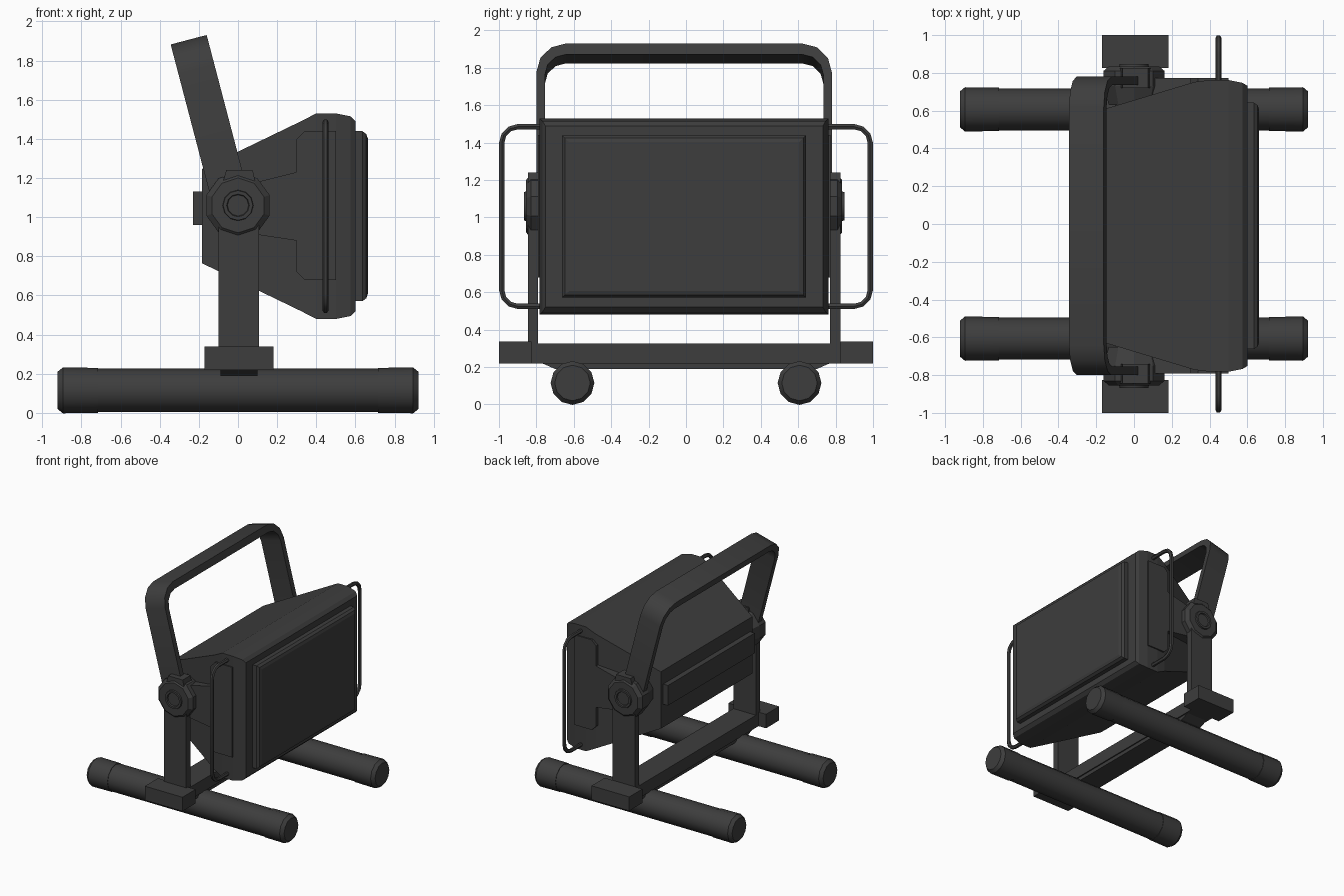
import bpy, bmesh, math
from mathutils import Vector, Matrix

cube = bpy.data.objects.get("Cube")
if cube:
    bpy.data.objects.remove(cube, do_unlink=True)

GREY = (0.047, 0.047, 0.047, 1)
mat = bpy.data.materials.new("dark grey")
mat.use_nodes = True
mat.diffuse_color = GREY
mat.node_tree.nodes["Principled BSDF"].inputs["Base Color"].default_value = GREY

SHIFT = -0.01   # the lamp and posts sit slightly off centre
PIVOT = 1.06    # height of the tilt joint


def finish(name, bm, bevel=0, segments=1, smooth=False):
    bmesh.ops.recalc_face_normals(bm, faces=bm.faces[:])
    mesh = bpy.data.meshes.new(name)
    bm.to_mesh(mesh)
    bm.free()
    mesh.materials.append(mat)
    ob = bpy.data.objects.new(name, mesh)
    bpy.context.collection.objects.link(ob)
    if bevel:
        mod = ob.modifiers.new("bevel", "BEVEL")
        mod.width, mod.segments = bevel, segments
    if smooth:
        bpy.ops.object.select_all(action="DESELECT")
        ob.select_set(True)
        bpy.context.view_layer.objects.active = ob
        bpy.ops.object.shade_smooth_by_angle(angle=math.radians(37))
    return ob


def loft(name, rings, smooth=False, **kw):
    """Skin equal-length rings of points and cap both ends."""
    bm = bmesh.new()
    loops = [[bm.verts.new(p) for p in ring] for ring in rings]
    for a, b in zip(loops, loops[1:]):
        for i in range(len(a)):
            j = (i + 1) % len(a)
            bm.faces.new((a[i], a[j], b[j], b[i]))
    bm.faces.new(loops[0])
    bm.faces.new(loops[-1])
    return finish(name, bm, smooth=smooth, **kw)


def box(name, x, y, z, **kw):
    rect = [(x[0], y[0]), (x[1], y[0]), (x[1], y[1]), (x[0], y[1])]
    return loft(name, [[(a, b, h) for a, b in rect] for h in z], **kw)


def side_prism(name, outline, y0, y1):
    return loft(name, [[(x, y, z) for x, z in outline] for y in (y0, y1)])


def frustum(name, sections, zc, **kw):
    """Rectangular sections (x, half width, half height) along x."""
    corners = ((-1, -1), (1, -1), (1, 1), (-1, 1))
    return loft(name, [[(x, SHIFT + sy * hy, zc + sz * hz) for sy, sz in corners]
                       for x, hy, hz in sections], **kw)


def rounded(points, radius, steps=3):
    """Round the inner corners of an open 2D path."""
    pts = [Vector(p) for p in points]
    out = [pts[0]]
    for p, c, n in zip(pts, pts[1:], pts[2:]):
        a = c + (p - c).normalized() * radius
        b = c + (n - c).normalized() * radius
        centre = a + b - c
        for i in range(steps + 1):
            t = math.pi / 2 * i / steps
            out.append(centre + (a - centre) * math.cos(t) + (b - centre) * math.sin(t))
    return out + [pts[-1]]


def turned(name, profile, sides, place, phase=0.0, smooth=True):
    """Lathe (distance, radius) pairs; place maps (distance, a, b) to 3D."""
    angles = [math.tau * (i + phase) / sides for i in range(sides)]
    return loft(name, [[place(d, r * math.cos(t), r * math.sin(t)) for t in angles]
                       for d, r in profile], smooth=smooth)


# Tubular feet with chamfered end caps
for side, label in ((1, "left"), (-1, "right")):
    def along_x(d, a, b):
        return (d, side * 0.607 + a, 0.115 + b)
    turned(f"{label}_foot_tube", [(-0.74, 0.111), (0.74, 0.111)], 12, along_x)
    for end, where in ((1, "front"), (-1, "back")):
        cap = [(end * 0.715, 0.115), (end * 0.895, 0.117), (end * 0.922, 0.095)]
        turned(f"{label}_{where}_foot_cap", cap, 12, along_x)

# Crossbar and the rib under it
box("crossbar", (-0.1, 0.11), (-0.9, 0.9), (0.22, 0.325))
loft("crossbar_rib", [[(x, -0.7, 0.19), (x, 0.7, 0.19), (x, 0.78, 0.225), (x, -0.78, 0.225)]
                      for x in (-0.09, 0.1)])

# Lamp housing, lens and rear ridge
frustum("lamp_housing", [(-0.185, 0.61, 0.24), (0.32, 0.762, 0.484), (0.4, 0.772, 0.525),
                         (0.5, 0.772, 0.525), (0.575, 0.757, 0.51), (0.6, 0.742, 0.485)], 1.005)
frustum("lens_panel", [(0.59, 0.652, 0.434), (0.635, 0.652, 0.434),
                       (0.655, 0.638, 0.42), (0.663, 0.615, 0.398)], 1.005)
box("rear_ridge", (-0.23, -0.17), (SHIFT - 0.58, SHIFT + 0.58), (0.96, 1.13))

# Parts repeated on both sides
BRACKET = [(-0.08, 0.94), (0.1, 0.91), (0.3, 0.88), (0.3, 0.72), (0.34, 0.68), (0.5, 0.68),
           (0.5, 1.44), (0.34, 1.44), (0.3, 1.4), (0.3, 1.23), (0.1, 1.18), (-0.08, 1.17)]
TAB = [(-0.085, 1.15), (-0.06, 1.24), (0.075, 1.24), (0.095, 1.15)]
for side, label in ((1, "left"), (-1, "right")):
    def y(v):
        return SHIFT + side * v

    box(f"{label}_end_block", (-0.17, 0.182), sorted((side * 0.825, side * 1.0)), (0.22, 0.338))
    box(f"{label}_post", (-0.1, 0.108), sorted((y(0.78), y(0.835))), (0.3, PIVOT))
    side_prism(f"{label}_bracket", BRACKET, y(0.62), y(0.782))
    side_prism(f"{label}_hub_tab", TAB, y(0.73), y(0.835))

    # Faceted tilt knob with a hollow bolt head in the middle
    def along_y(d, a, b):
        return (a, y(d), PIVOT + b)
    turned(f"{label}_knob", [(0.64, 0.14), (0.74, 0.17), (0.82, 0.17), (0.845, 0.14)],
           10, along_y, phase=0.5, smooth=False)
    turned(f"{label}_bolt", [(0.83, 0.082), (0.857, 0.076), (0.857, 0.058), (0.846, 0.054)],
           12, along_y)

    # Wire guard loop
    path = rounded([(0.74, 0.525), (0.985, 0.525), (0.985, 1.485), (0.74, 1.485)], 0.085)
    curve = bpy.data.curves.new("guard_path", "CURVE")
    curve.dimensions = "3D"
    curve.bevel_depth, curve.bevel_resolution = 0.016, 1
    curve.use_fill_caps = True
    spline = curve.splines.new("POLY")
    spline.points.add(len(path) - 1)
    for point, (py, pz) in zip(spline.points, path):
        point.co = (0.447, side * py, pz, 1)
    helper = bpy.data.objects.new("guard_path", curve)
    bpy.context.collection.objects.link(helper)
    bpy.context.view_layer.update()
    bm = bmesh.new()
    bm.from_mesh(helper.to_mesh())
    helper.to_mesh_clear()
    bpy.data.objects.remove(helper, do_unlink=True)
    finish(f"{label}_wire_guard", bm, smooth=True)

# Tilted carrying handle: a flat strap bent into a U
outer = rounded([(-0.79, 0.0), (-0.79, 0.875), (0.79, 0.875), (0.79, 0.0)], 0.16)
inner = rounded([(-0.745, 0.0), (-0.745, 0.815), (0.745, 0.815), (0.745, 0.0)], 0.115)
bm = bmesh.new()
rows = [[bm.verts.new((x, p.x, p.y)) for p in line]
        for x, line in ((-0.095, outer), (0.095, outer), (0.095, inner), (-0.095, inner))]
for a, b in zip(rows, rows[1:] + rows[:1]):
    for i in range(len(a) - 1):
        bm.faces.new((a[i], a[i + 1], b[i + 1], b[i]))
for i in (0, -1):
    bm.faces.new([row[i] for row in rows])
bm.transform(Matrix.Translation((-0.03, SHIFT, PIVOT)) @ Matrix.Rotation(math.radians(-14.7), 4, "Y"))
finish("carrying_handle", bm, smooth=True)
